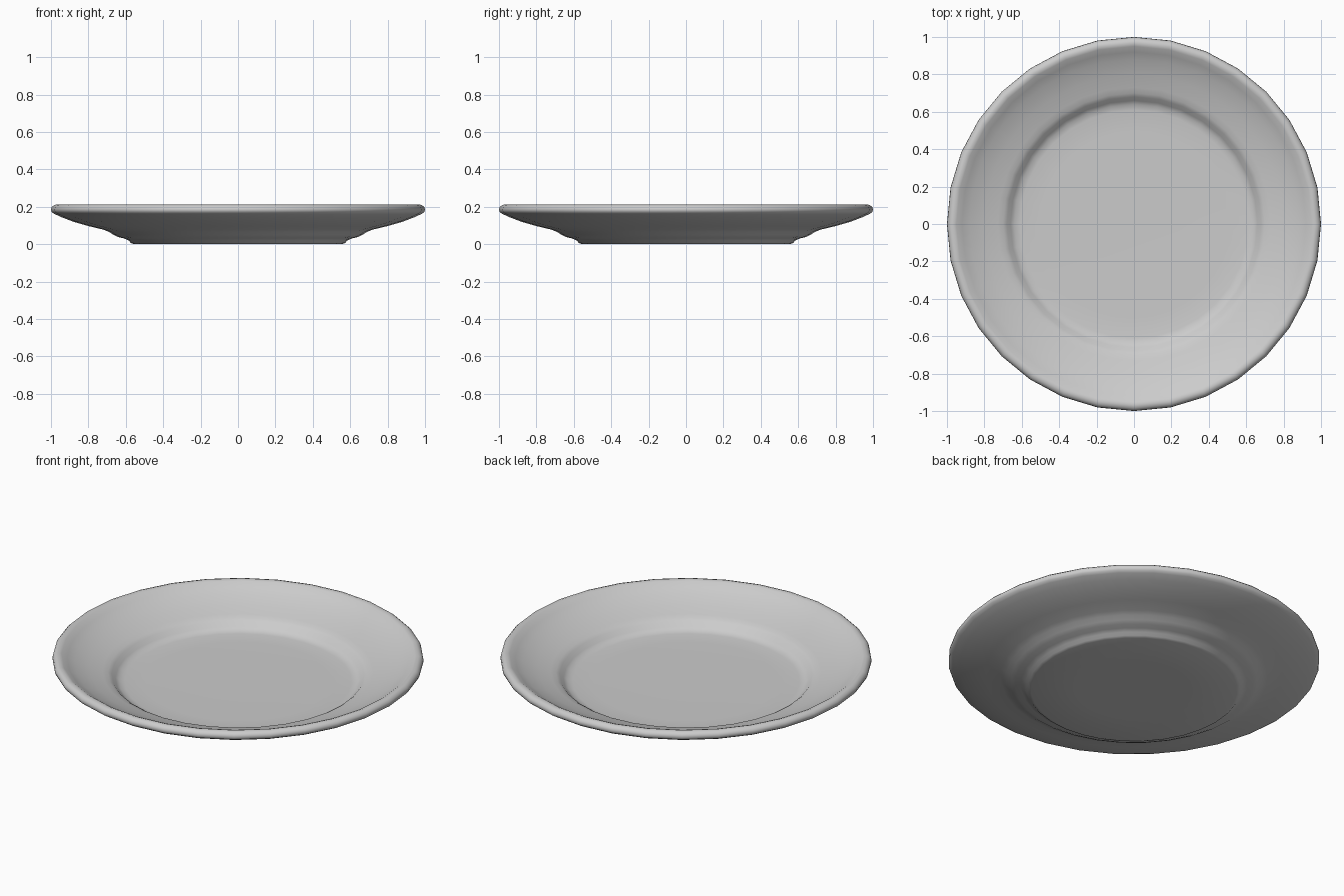
import bpy, bmesh, math

if "Cube" in bpy.data.objects:
    bpy.data.objects.remove(bpy.data.objects["Cube"])

SEGMENTS = 32

# Plate cross-section (radius, height): underside, foot, flare, rolled rim, inner slope, well
profile = [
    (0.0, 0.0), (0.30, 0.0), (0.555, 0.0), (0.572, 0.006), (0.585, 0.02),
    (0.61, 0.031), (0.64, 0.038), (0.665, 0.05), (0.69, 0.066), (0.72, 0.078),
    (0.80, 0.097), (0.88, 0.12), (0.94, 0.143), (0.98, 0.161), (0.995, 0.171),
    (1.0, 0.183), (0.997, 0.197), (0.985, 0.208), (0.968, 0.213), (0.95, 0.207),
    (0.92, 0.187), (0.88, 0.165), (0.80, 0.134), (0.73, 0.113), (0.70, 0.104),
    (0.68, 0.092), (0.66, 0.07), (0.64, 0.057), (0.61, 0.052), (0.50, 0.05),
    (0.25, 0.049), (0.0, 0.048),
]

# Lathe the profile around z
bm = bmesh.new()
verts = [bm.verts.new((r, 0, z)) for r, z in profile]
edges = [bm.edges.new(pair) for pair in zip(verts, verts[1:])]
bmesh.ops.spin(bm, geom=verts + edges, cent=(0, 0, 0), axis=(0, 0, 1),
               angle=2 * math.pi, steps=SEGMENTS, use_duplicate=False)
bmesh.ops.remove_doubles(bm, verts=bm.verts[:], dist=0.0005)
bmesh.ops.recalc_face_normals(bm, faces=bm.faces[:])

mesh = bpy.data.meshes.new("plate")
bm.to_mesh(mesh)
bm.free()
plate = bpy.data.objects.new("plate", mesh)
bpy.context.collection.objects.link(plate)

# Smooth glazed surface
bpy.context.view_layer.objects.active = plate
plate.select_set(True)
bpy.ops.object.shade_smooth_by_angle(angle=math.radians(45))
